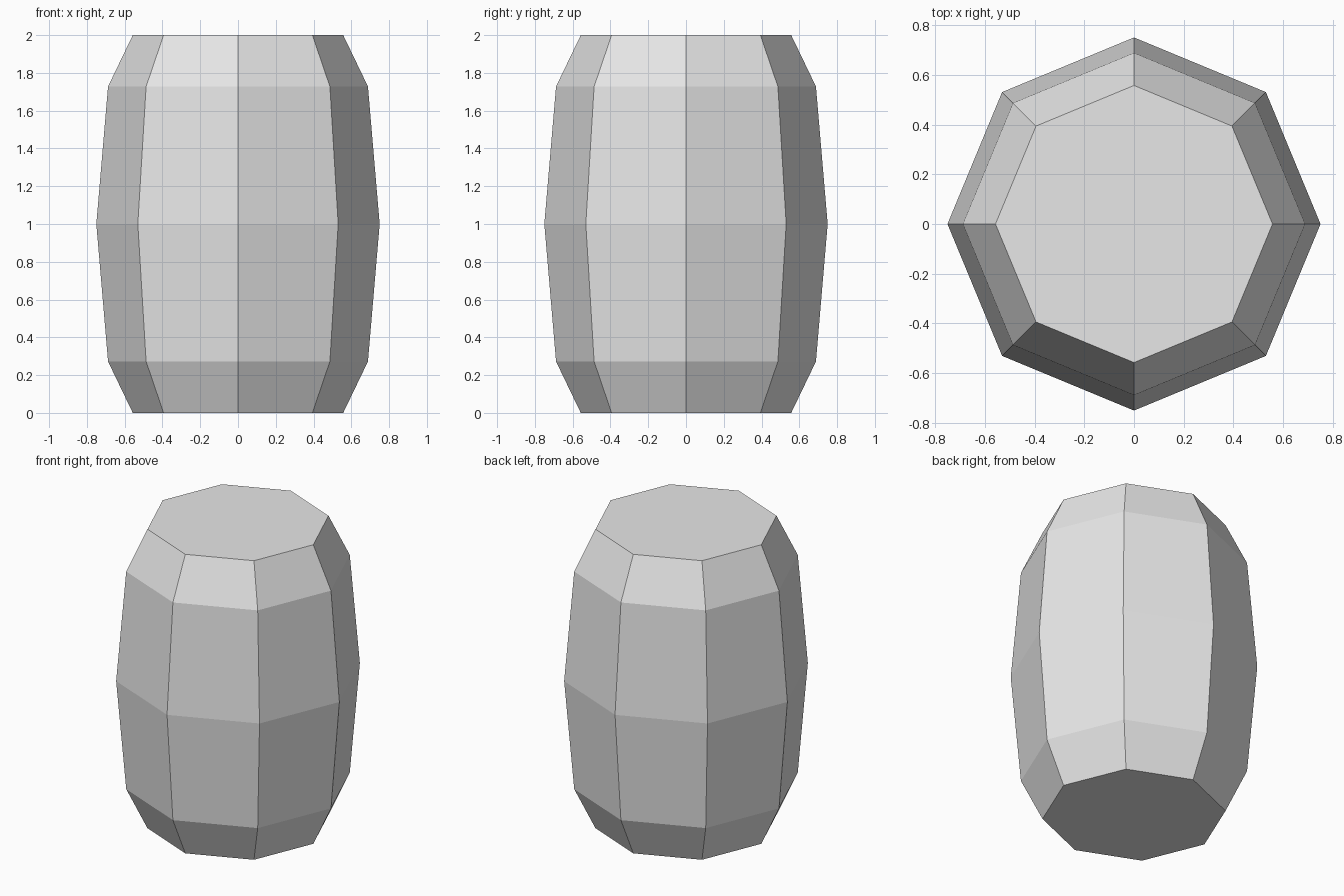
import bpy
import bmesh
from math import cos, sin, tau

default_cube = bpy.data.objects.get("Cube")
if default_cube:
    bpy.data.objects.remove(default_cube, do_unlink=True)

SIDES = 8
HEIGHT = 2.0

# Lower half of the barrel profile (radius, height), mirrored for the upper half
lower = [(0.557, 0.0), (0.688, 0.272)]
profile = lower + [(0.75, HEIGHT / 2)] + [(r, HEIGHT - z) for r, z in reversed(lower)]

# Plain grey material
grey = bpy.data.materials.new("light_grey")
grey.use_nodes = True
colour = (0.8, 0.8, 0.8, 1.0)
grey.diffuse_color = colour
grey.node_tree.nodes["Principled BSDF"].inputs["Base Color"].default_value = colour

# Barrel body: stacked octagonal rings, bridged and capped
bm = bmesh.new()
rings = [
    [bm.verts.new((r * cos(tau * i / SIDES), r * sin(tau * i / SIDES), z)) for i in range(SIDES)]
    for r, z in profile
]
for below, above in zip(rings, rings[1:]):
    for i in range(SIDES):
        j = (i + 1) % SIDES
        bm.faces.new((below[i], below[j], above[j], above[i]))
bm.faces.new(reversed(rings[0]))
bm.faces.new(rings[-1])
bmesh.ops.recalc_face_normals(bm, faces=bm.faces)

mesh = bpy.data.meshes.new("barrel")
bm.to_mesh(mesh)
bm.free()
mesh.materials.append(grey)
barrel = bpy.data.objects.new("barrel", mesh)
bpy.context.collection.objects.link(barrel)
